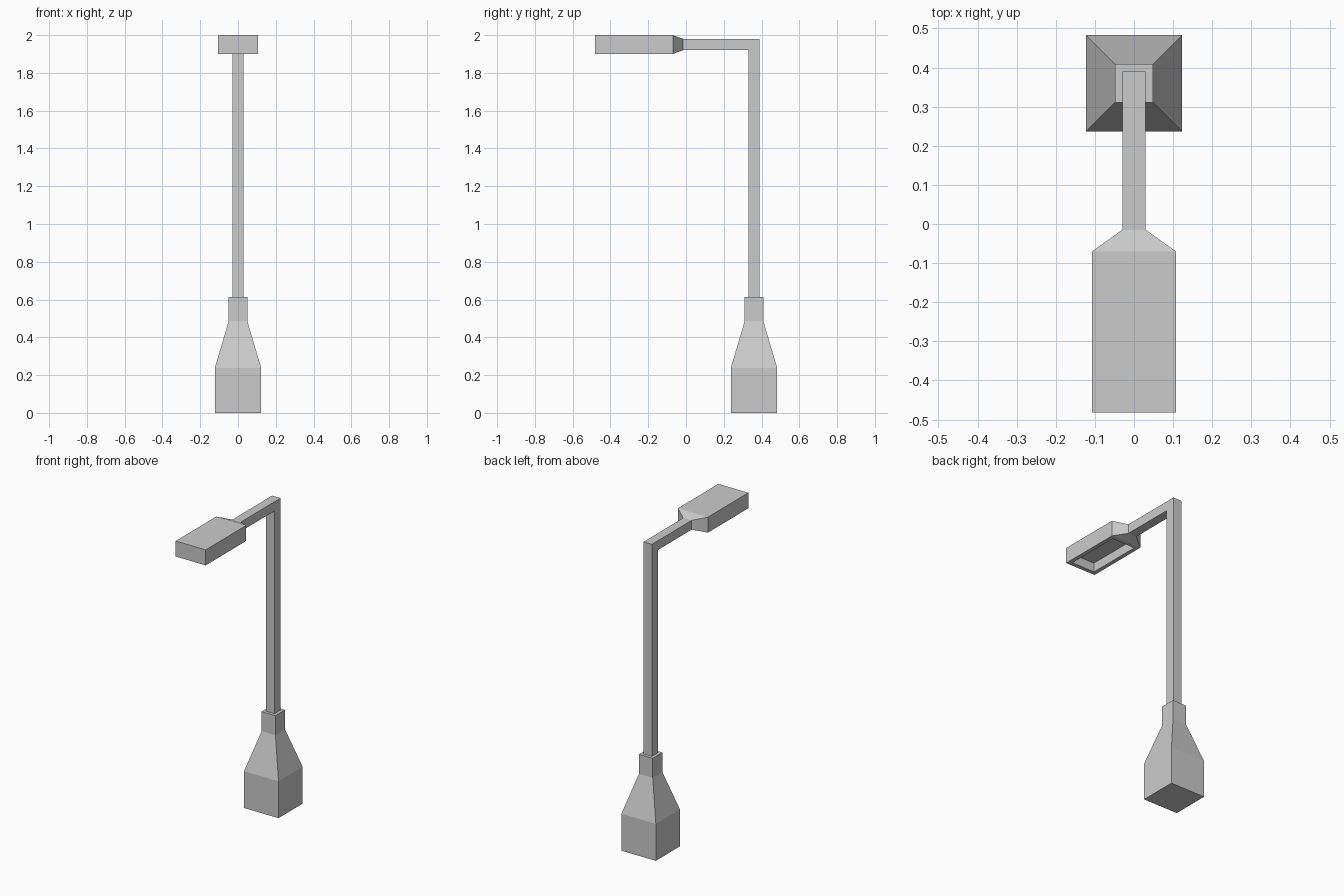
import bpy, bmesh
from mathutils import Vector

if "Cube" in bpy.data.objects:
    bpy.data.objects.remove(bpy.data.objects["Cube"])


def finish(name, bm):
    bmesh.ops.recalc_face_normals(bm, faces=bm.faces)
    mesh = bpy.data.meshes.new(name)
    bm.to_mesh(mesh)
    bm.free()
    obj = bpy.data.objects.new(name, mesh)
    bpy.context.collection.objects.link(obj)
    return obj


def loft(rings):
    """Join four-sided rings of points in order and cap both ends."""
    bm = bmesh.new()
    loops = [[bm.verts.new(p) for p in ring] for ring in rings]
    for a, b in zip(loops, loops[1:]):
        for i in range(4):
            j = (i + 1) % 4
            bm.faces.new((a[i], a[j], b[j], b[i]))
    bm.faces.new(loops[0])
    bm.faces.new(loops[-1])
    return bm


CORNERS = ((-1, -1), (1, -1), (1, 1), (-1, 1))
POLE_Y = 0.36

# Base: square foot, taper and collar, stacked along z as (height, half width)
base = [(0, 0.123), (0.238, 0.123), (0.487, 0.049), (0.613, 0.049)]
finish("base", loft([[(r * u, POLE_Y + r * v, z) for u, v in CORNERS]
                     for z, r in base]))

# Pole and arm: an L-shaped profile in the yz plane, extruded across x
profile = [(0.33, 0.60), (0.39, 0.60), (0.39, 1.98),
           (-0.015, 1.98), (-0.015, 1.92), (0.33, 1.92)]
bm = bmesh.new()
face = bm.faces.new([bm.verts.new((-0.03, y, z)) for y, z in profile])
ext = bmesh.ops.extrude_face_region(bm, geom=[face], use_keep_orig=True)
bmesh.ops.translate(bm, vec=(0.06, 0, 0),
                    verts=[g for g in ext["geom"] if isinstance(g, bmesh.types.BMVert)])
finish("pole_and_arm", bm)

# Lamp head: neck flaring into a box, along y as (y, half width, half height)
head = [(-0.015, 0.03, 0.03), (-0.07, 0.107, 0.05), (-0.482, 0.107, 0.05)]
bm = loft([[(w * u, y, 1.95 + h * v) for u, v in CORNERS] for y, w, h in head])
bmesh.ops.recalc_face_normals(bm, faces=bm.faces)

# Lamp recess: inset the underside and push it up
under = min(bm.faces, key=lambda f: f.calc_center_median().z)
bmesh.ops.inset_region(bm, faces=[under], thickness=0.036)
bmesh.ops.inset_region(bm, faces=[under], thickness=0.005)
bmesh.ops.translate(bm, vec=Vector((0, 0, 0.055)), verts=under.verts)
finish("lamp_head", bm)
